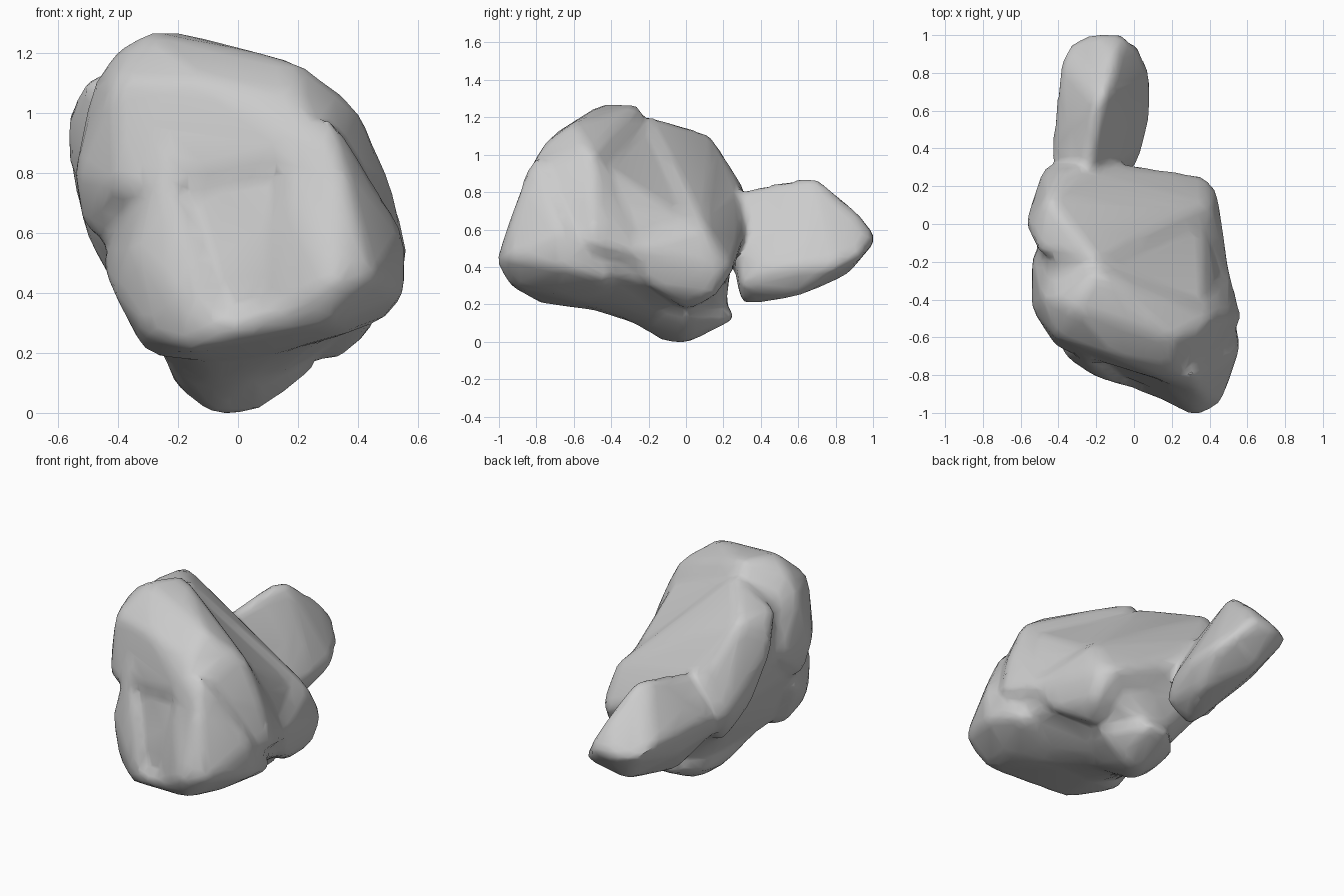
import bpy
import bmesh
from mathutils import Vector

cube = bpy.data.objects.get("Cube")
if cube:
    bpy.data.objects.remove(cube, do_unlink=True)

# Tall front slab with the sloping crest
front_slab = [
    (-.2, -.25, 1.26), (-.3, -.45, 1.26), (-.4, -.4, 1.2), (.2, -.6, 1.16),
    (.35, -.55, 1.05), (.4, -.5, 1), (.2, -.75, 1.05), (-.1, -.7, 1.1),
    (-.4, -.6, 1.1), (-.47, -.4, 1.1), (.5, -.5, .77), (.57, -.5, .5),
    (.5, -.25, .45), (.3, -.87, .85), (.1, -.8, .85), (-.4, -.65, .75),
    (-.5, -.4, .6), (-.53, -.45, .8), (-.53, -.15, .8),
]

# Blunt nose low on the front
nose = [
    (.32, -1.01, .43), (.45, -.95, .45), (.2, -.95, .37), (.3, -.93, .3),
    (.55, -.65, .4), (.1, -.88, .33), (.35, -.88, .8), (.15, -.83, .8),
    (.35, -.7, .27), (.55, -.65, .6), (.1, -.5, .2), (.5, -.4, .33),
    (.4, -.93, .6), (.3, -.8, 1),
]

# Smaller lobe beside the nose
side_lobe = [
    (-.15, -.8, .22), (-.3, -.7, .27), (-.4, -.6, .4), (-.05, -.85, .3),
    (-.2, -.8, .4), (-.35, -.7, .55), (-.3, -.5, .2), (-.1, -.5, .18),
    (-.45, -.4, .5), (-.25, -.7, .9),
]

# Rear mass falling from the high ridge to the low corner
rear_mass = [
    (-.55, 0, 1), (-.57, 0, .9), (-.45, .13, 1.1), (-.5, -.15, 1.1),
    (-.2, -.2, 1.2), (.05, -.1, .9), (.3, -.05, .7), (.4, .1, .6),
    (.43, .17, .4), (.36, .25, .4), (.2, .23, .5), (.4, .15, .25),
    (0, .3, .55), (-.35, .3, .83), (-.5, .15, .8), (-.5, .1, .6),
    (-.4, .2, .4), (.3, 0, .17), (.45, -.2, .3), (.5, -.3, .5),
    (-.47, .3, .6),
]

# Keel the boulder stands on
keel = [
    (-.08, -.1, 0), (-.05, 0, 0), (.07, 0, .02), (-.2, -.1, .1),
    (-.2, .1, .13), (.1, .25, .13), (-.05, .25, .13), (.25, 0, .15),
    (-.25, -.3, .2), (.05, -.35, .15), (0, 0, .5),
]

# Narrow tail with a steep flank
tail = [
    (-.2, .65, .87), (-.15, .7, .87), (-.2, .45, .8), (-.35, .5, .7),
    (-.38, .85, .6), (-.33, .95, .55), (-.2, 1.01, .55), (-.05, 1, .55),
    (.03, .92, .45), (.08, .8, .4), (.08, .6, .4), (.03, .4, .4),
    (0, .6, .25), (-.1, .45, .23), (-.15, .3, .2), (-.2, .85, .36),
    (-.35, .6, .45), (-.4, .25, .5), (-.25, .25, .8), (-.43, .38, .6),
    (0, .3, .3), (-.1, .9, .7),
]

# Core: the whole body drawn in a little, so it fills the gaps between lumps
middle = Vector((0, -.25, .6))
core = [middle.lerp(Vector(p), .9)
        for p in front_slab + nose + side_lobe + rear_mass + keel]

# Lip: the low points of the nose and the lobe joined under the front hollow
lip = [p for p in nose + side_lobe if p[2] < .4]


def add_hull(bm, points):
    """Wrap one lump of rock around its corner points."""
    verts = [bm.verts.new(p) for p in points]
    bmesh.ops.convex_hull(bm, input=verts)


bm = bmesh.new()
for lump in (core, front_slab, nose, side_lobe, lip, rear_mass, keel, tail):
    add_hull(bm, lump)
loose = [v for v in bm.verts if not v.link_faces]
bmesh.ops.delete(bm, geom=loose, context='VERTS')
bmesh.ops.recalc_face_normals(bm, faces=bm.faces[:])
mesh = bpy.data.meshes.new("boulder")
bm.to_mesh(mesh)
bm.free()

boulder = bpy.data.objects.new("boulder", mesh)
bpy.context.collection.objects.link(boulder)

# Fuse the lumps, wear the edges down and thin out the faces
fuse = boulder.modifiers.new("fuse", 'REMESH')
fuse.mode = 'VOXEL'
fuse.voxel_size = .022
swell = boulder.modifiers.new("swell", 'DISPLACE')
swell.mid_level = 0
swell.strength = .012
wear = boulder.modifiers.new("wear", 'SMOOTH')
wear.factor = .5
wear.iterations = 18
thin = boulder.modifiers.new("thin", 'DECIMATE')
thin.ratio = .08

graph = bpy.context.evaluated_depsgraph_get()
worn = bpy.data.meshes.new_from_object(boulder.evaluated_get(graph))
boulder.modifiers.clear()
boulder.data = worn
worn.name = "boulder"
bpy.data.meshes.remove(mesh)

# Plain grey stone
stone = bpy.data.materials.new("grey stone")
stone.use_nodes = True
grey = (.6, .6, .6, 1)
stone.diffuse_color = grey
stone.node_tree.nodes["Principled BSDF"].inputs["Base Color"].default_value = grey
worn.materials.clear()
worn.materials.append(stone)

bpy.ops.object.select_all(action='DESELECT')
boulder.select_set(True)
bpy.context.view_layer.objects.active = boulder
bpy.ops.object.shade_smooth_by_angle(angle=.7)
